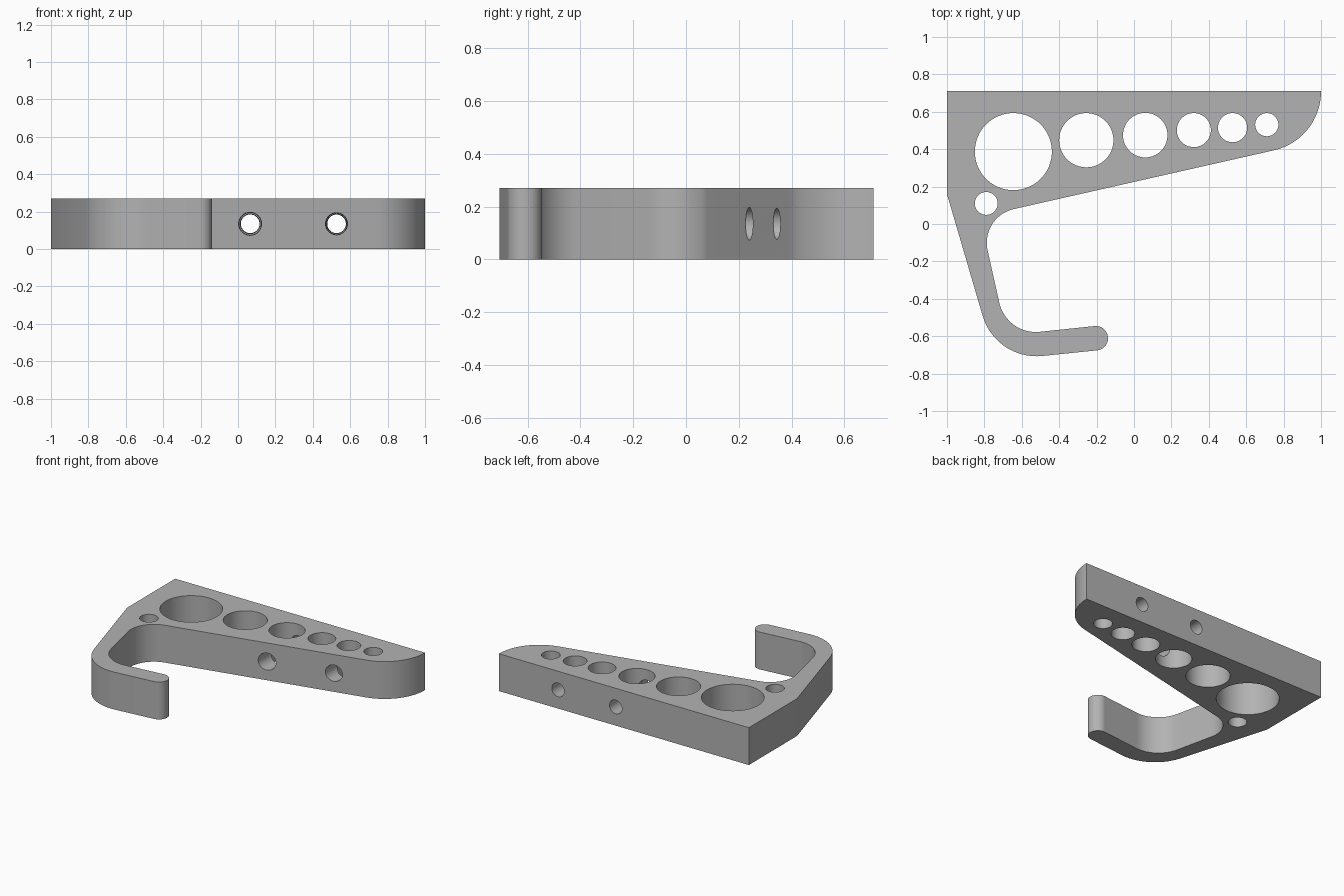
import bpy
import bmesh
from math import radians, tan
from mathutils import Vector, Matrix

default = bpy.data.objects.get("Cube")
if default:
    bpy.data.objects.remove(default, do_unlink=True)

THICK = 0.27

# Single grey plastic
grey = bpy.data.materials.new("grey plastic")
grey.use_nodes = True
colour = (0.45, 0.45, 0.45, 1)
grey.diffuse_color = colour
grey.node_tree.nodes["Principled BSDF"].inputs["Base Color"].default_value = colour


def fillet(corners):
    """Round each (x, y, radius) corner with a tangent arc."""
    points = []
    for i, (x, y, radius) in enumerate(corners):
        here = Vector((x, y))
        if radius == 0:
            points.append(here)
            continue
        a = (Vector(corners[i - 1][:2]) - here).normalized()
        b = (Vector(corners[(i + 1) % len(corners)][:2]) - here).normalized()
        half = a.angle(b) / 2
        reach = radius / tan(half)
        centre = here + (a + b).normalized() * (reach ** 2 + radius ** 2) ** 0.5
        start, end = here + a * reach - centre, here + b * reach - centre
        sweep = start.angle_signed(end)
        steps = max(6, int(abs(sweep) / radians(5)))
        for s in range(steps + 1):
            points.append(centre + Matrix.Rotation(-sweep * s / steps, 2) @ start)
    return points


def make_object(name, bm):
    mesh = bpy.data.meshes.new(name)
    bm.to_mesh(mesh)
    bm.free()
    mesh.materials.append(grey)
    obj = bpy.data.objects.new(name, mesh)
    bpy.context.collection.objects.link(obj)
    return obj


def cut(target, name, r_start, r_end, length, matrix):
    """Subtract a cylinder or cone and discard the cutter."""
    bm = bmesh.new()
    bmesh.ops.create_cone(bm, cap_ends=True, segments=64, radius1=r_start,
                          radius2=r_end, depth=length, matrix=matrix)
    cutter = make_object(name, bm)
    cutter.hide_render = True
    mod = target.modifiers.new(name, "BOOLEAN")
    mod.operation = "DIFFERENCE"
    mod.solver = "EXACT"
    mod.object = cutter
    bpy.ops.object.modifier_apply(modifier=mod.name)
    bpy.data.objects.remove(cutter, do_unlink=True)


# Bracket outline: wedge body, curved neck and hook with a round tip
outline = [
    (-1, 0.71, 0), (-1, 0.16, 0),
    (-0.739, -0.731, 0.30),
    (-0.133, -0.669, 0.064), (-0.146, -0.539, 0.064),
    (-0.681, -0.595, 0.20),
    (-0.823, 0.039, 0.185),
    (1, 0.451, 0.322), (1, 0.71, 0),
]
bm = bmesh.new()
base = bm.faces.new([bm.verts.new((p.x, p.y, 0)) for p in fillet(outline)])
top = bmesh.ops.extrude_face_region(bm, geom=[base], use_keep_orig=True)["geom"]
bmesh.ops.translate(bm, vec=(0, 0, THICK),
                    verts=[v for v in top if isinstance(v, bmesh.types.BMVert)])
bmesh.ops.recalc_face_normals(bm, faces=bm.faces)
bracket = make_object("hook_bracket", bm)
bpy.context.view_layer.objects.active = bracket
bracket.select_set(True)

# Row of shrinking tool holes, plus a small one in the neck
holes = [(-0.645, 0.387, 0.206), (-0.255, 0.448, 0.145), (0.06, 0.475, 0.119),
         (0.32, 0.502, 0.091), (0.527, 0.515, 0.078), (0.71, 0.531, 0.062),
         (-0.79, 0.11, 0.061)]
for x, y, radius in holes:
    cut(bracket, "tool_hole", radius, radius, 1,
        Matrix.Translation((x, y, THICK / 2)))

# Tapered screw holes running from front to back
for x in (0.065, 0.527):
    cut(bracket, "screw_hole", 0.063, 0.048, 0.6,
        Matrix.Translation((x, 0.48, THICK / 2)) @ Matrix.Rotation(radians(-90), 4, "X"))

bpy.ops.object.shade_smooth_by_angle(angle=radians(30))
